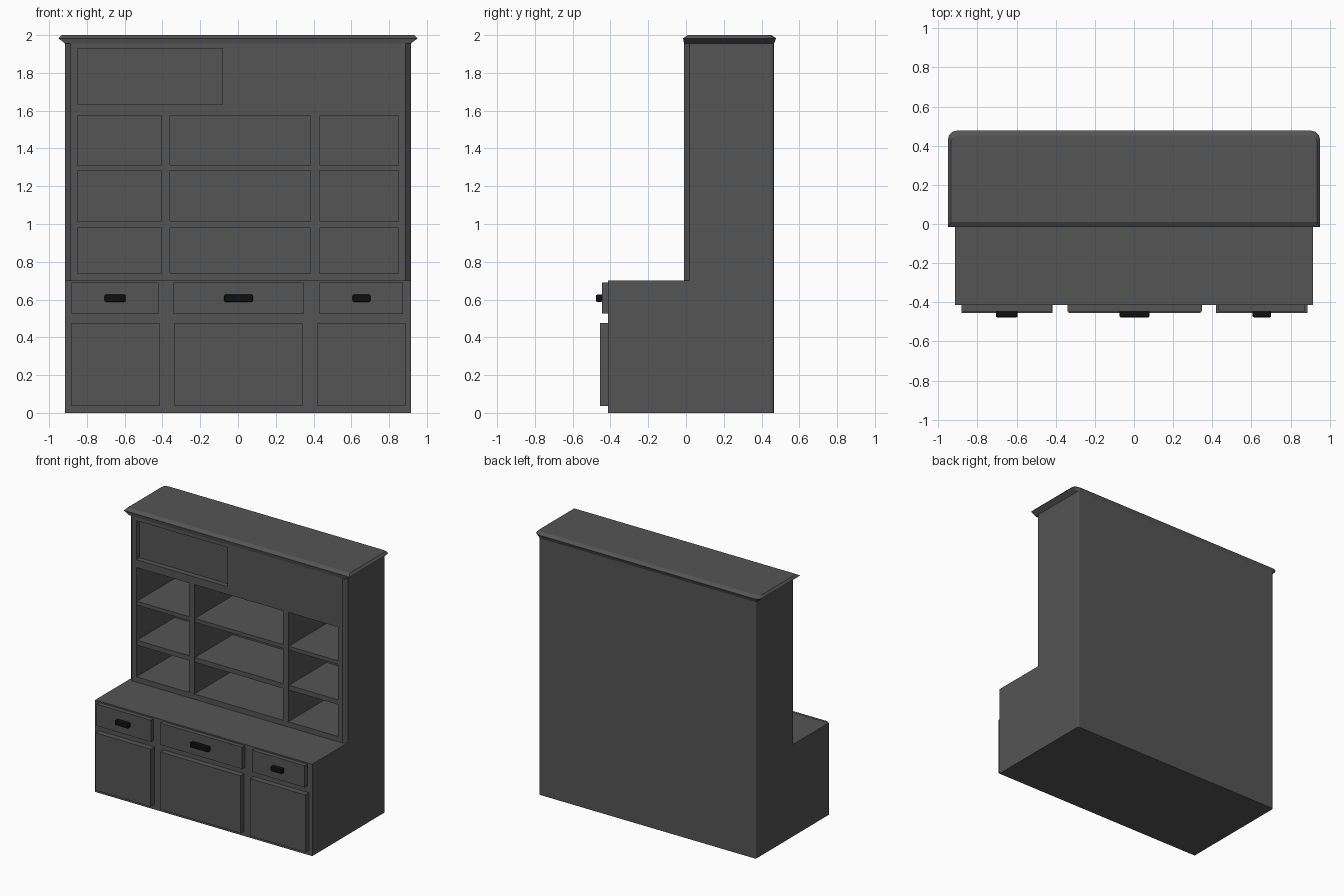
import bpy, bmesh
from math import sin, cos, pi

if "Cube" in bpy.data.objects:
    bpy.data.objects.remove(bpy.data.objects["Cube"])


def material(name, v):
    m = bpy.data.materials.new(name)
    m.diffuse_color = (v, v, v, 1)
    m.use_nodes = True
    m.node_tree.nodes["Principled BSDF"].inputs["Base Color"].default_value = m.diffuse_color
    return m


GREY, BLACK = material("dark_grey", 0.09), material("black", 0.005)


def finish(name, bm, mat=GREY):
    bmesh.ops.recalc_face_normals(bm, faces=bm.faces[:])
    me = bpy.data.meshes.new(name)
    bm.to_mesh(me)
    bm.free()
    me.materials.append(mat)
    ob = bpy.data.objects.new(name, me)
    bpy.context.collection.objects.link(ob)
    return ob


def box(name, x0, x1, y0, y1, z0, z1, bevel=0.0, mat=GREY):
    bm = bmesh.new()
    bmesh.ops.create_cube(bm, size=1)
    for v in bm.verts:
        v.co = ((x0 + x1) / 2 + v.co.x * (x1 - x0),
                (y0 + y1) / 2 + v.co.y * (y1 - y0),
                (z0 + z1) / 2 + v.co.z * (z1 - z0))
    if bevel:
        bmesh.ops.bevel(bm, geom=bm.edges[:], offset=bevel, segments=2,
                        profile=0.5, affect='EDGES')
    return finish(name, bm, mat)


def footprint(x, front, back, radius, chamfer=0.0, seg=3):
    """Plan outline: square or chamfered front corners, rounded back corners."""
    arc = [(x - radius + radius * cos(a), back - radius + radius * sin(a))
           for a in (pi / 2 * i / seg for i in range(seg + 1))]
    half = [(x, front + chamfer)] + arc
    if chamfer:
        half.insert(0, (x - chamfer, front))
    return half + [(-px, py) for px, py in reversed(half)]


def loft(name, levels):
    """Stack of (outline, z) rings joined into a closed solid."""
    bm = bmesh.new()
    rings = [[bm.verts.new((x, y, z)) for x, y in pts] for pts, z in levels]
    for a, b in zip(rings, rings[1:]):
        for i in range(len(a)):
            j = (i + 1) % len(a)
            bm.faces.new((a[i], a[j], b[j], b[i]))
    bm.faces.new(rings[0])
    bm.faces.new(rings[-1])
    return finish(name, bm)


def cut(ob, cutter):
    cutter.hide_render = True
    mod = ob.modifiers.new("cut", 'BOOLEAN')
    mod.operation, mod.solver, mod.object = 'DIFFERENCE', 'EXACT', cutter
    bpy.context.view_layer.objects.active = ob
    bpy.ops.object.modifier_apply(modifier=mod.name)
    bpy.data.objects.remove(cutter)


# Base cabinet and upper hutch
base = footprint(0.915, -0.413, 0.466, 0.015)
loft("base_cabinet", [(base, 0), (base, 0.70)])
upper = footprint(0.915, -0.01, 0.466, 0.015, chamfer=0.028)
hutch = loft("hutch", [(upper, 0.70), (upper, 1.965)])
cut(hutch, box("shelf_cavity", -0.849, 0.849, -0.1, 0.45, 0.74, 1.573))
cut(hutch, box("panel_recess", -0.849, -0.082, -0.1, 0.03, 1.632, 1.93))

# Dividers and shelves inside the cavity
for i, (x0, x1) in enumerate([(-0.405, -0.36), (0.384, 0.431)]):
    box(f"divider_{i}", x0, x1, -0.009, 0.455, 0.735, 1.578)
for i, (z0, z1) in enumerate([(0.979, 1.016), (1.284, 1.313)]):
    box(f"shelf_{i}", -0.855, 0.855, -0.004, 0.455, z0, z1)

# Flared crown moulding
loft("crown", [(footprint(0.915, -0.010, 0.466, 0.015), 1.955),
               (footprint(0.951, -0.016, 0.477, 0.045), 1.983),
               (footprint(0.935, 0.010, 0.452, 0.035), 2.0)])

# Doors, drawers and pulls
sides = ("left", "middle", "right")
doors = [(-0.881, -0.416), (-0.336, 0.341), (0.42, 0.886)]
drawers = [(-0.881, -0.421), (-0.341, 0.347), (0.431, 0.873)]
pulls = [(-0.706, -0.595), (-0.074, 0.079), (0.606, 0.701)]
for side, d, w, p in zip(sides, doors, drawers, pulls):
    box(f"door_{side}", *d, -0.456, -0.40, 0.037, 0.475)
    box(f"drawer_{side}", *w, -0.446, -0.40, 0.525, 0.69)
    box(f"pull_{side}", *p, -0.477, -0.44, 0.588, 0.626, 0.007, BLACK)
